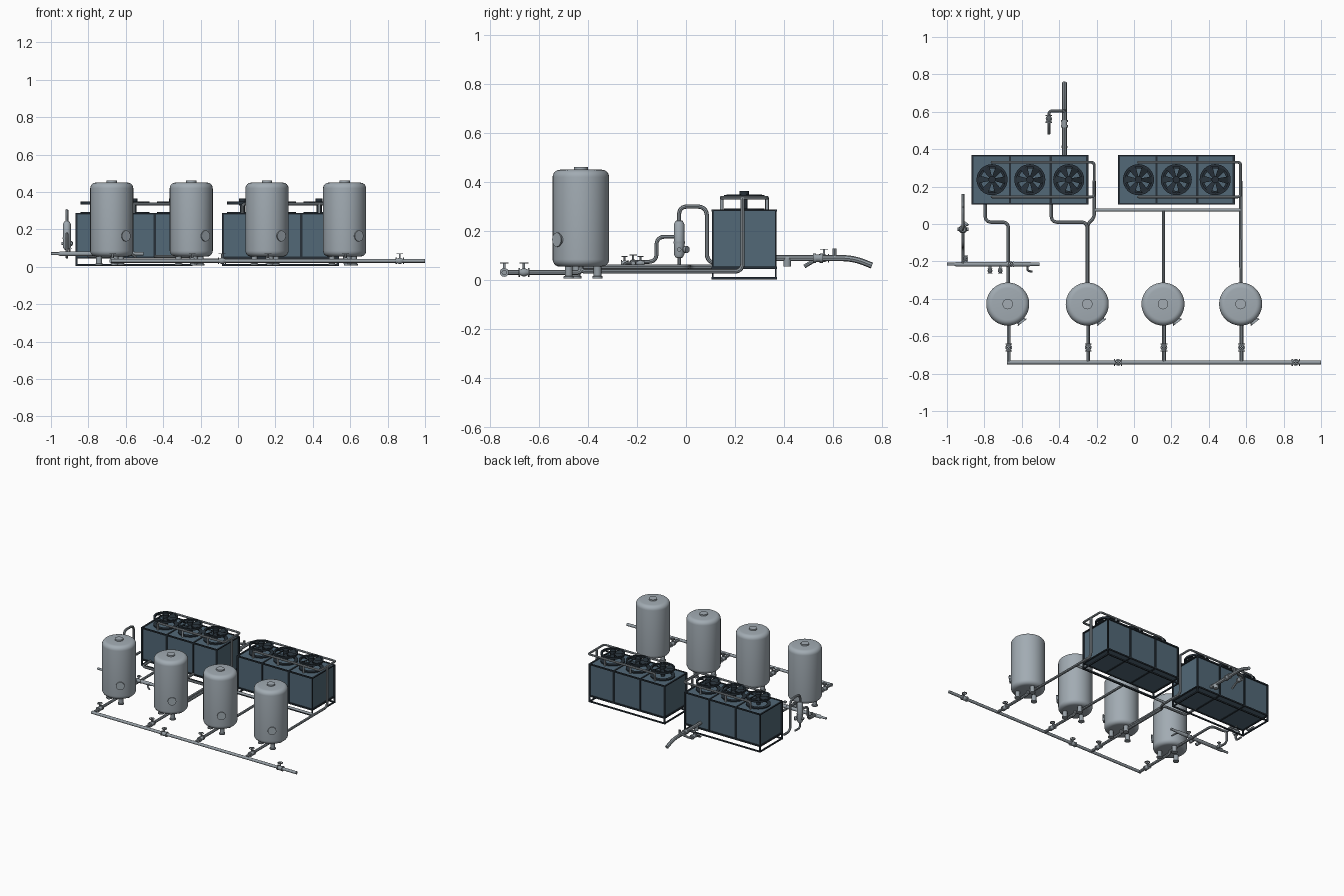
import bpy, bmesh, math
from mathutils import Vector, Matrix

if "Cube" in bpy.data.objects:
    bpy.data.objects.remove(bpy.data.objects["Cube"])


def material(name, col):
    m = bpy.data.materials.new(name)
    m.diffuse_color = (*col, 1)
    m.use_nodes = True
    m.node_tree.nodes["Principled BSDF"].inputs["Base Color"].default_value = m.diffuse_color
    return m


STEEL = material("steel", (0.36, 0.41, 0.45))
PIPE = material("pipe_steel", (0.30, 0.34, 0.37))
PANEL = material("panel_blue", (0.085, 0.14, 0.185))
DARK = material("dark_metal", (0.02, 0.03, 0.04))


def finish(ob, mat):
    ob.data.materials.clear()
    ob.data.materials.append(mat)
    bpy.ops.object.select_all(action='DESELECT')
    ob.select_set(True)
    bpy.context.view_layer.objects.active = ob
    bpy.ops.object.shade_smooth_by_angle(angle=math.radians(35))
    return ob


def from_bmesh(name, bm, mat):
    bmesh.ops.remove_doubles(bm, verts=bm.verts, dist=1e-5)
    bmesh.ops.recalc_face_normals(bm, faces=bm.faces)
    me = bpy.data.meshes.new(name)
    bm.to_mesh(me)
    bm.free()
    ob = bpy.data.objects.new(name, me)
    bpy.context.collection.objects.link(ob)
    return finish(ob, mat)


def lathe(name, profile, origin, axis=(0, 0, 1), mat=PIPE, segs=20):
    """Revolve (radius, height) points about an axis through origin."""
    q = Vector(axis).to_track_quat('Z', 'Y').to_matrix().to_4x4()
    mx = Matrix.Translation(origin) @ q
    bm = bmesh.new()
    rings = [[bm.verts.new(mx @ Vector((r * math.cos(2 * math.pi * i / segs),
                                        r * math.sin(2 * math.pi * i / segs), h)))
              for i in range(segs)] for r, h in profile]
    for a, b in zip(rings, rings[1:]):
        for i in range(segs):
            j = (i + 1) % segs
            bm.faces.new((a[i], a[j], b[j], b[i]))
    return from_bmesh(name, bm, mat)


def cyl(name, p0, p1, r, mat=PIPE, segs=16):
    d = Vector(p1) - Vector(p0)
    return lathe(name, [(0, 0), (r, 0), (r, d.length), (0, d.length)], p0, d, mat, segs)


def ring(name, c, r0, r1, h, mat=DARK, segs=32):
    return lathe(name, [(r0, 0), (r1, 0), (r1, h), (r0, h), (r0, 0)], c, (0, 0, 1), mat, segs)


def box(name, lo, hi, mat):
    lo, hi = Vector(lo), Vector(hi)
    bm = bmesh.new()
    bmesh.ops.create_cube(bm, size=1, matrix=Matrix.Translation((lo + hi) / 2)
                          @ Matrix.Diagonal((*(hi - lo), 1)))
    return from_bmesh(name, bm, mat)


def pipe(name, pts, r=0.01, bend=0.03, mat=PIPE):
    """Round pipe along a polyline with filleted corners."""
    p = [Vector(v) for v in pts]
    out = [p[0]]
    for a, b, c in zip(p, p[1:], p[2:]):
        k = min(bend, (a - b).length * .49, (c - b).length * .49)
        s, e = b + (a - b).normalized() * k, b + (c - b).normalized() * k
        for i in range(7):
            t = i / 6
            out.append(s * (1 - t) ** 2 + b * (2 * t * (1 - t)) * .85
                       + (s + e) * (t * (1 - t)) * .15 + e * t * t)
    out.append(p[-1])
    cu = bpy.data.curves.new(name, 'CURVE')
    cu.dimensions = '3D'
    cu.bevel_depth, cu.bevel_resolution, cu.use_fill_caps = r, 2, True
    sp = cu.splines.new('POLY')
    sp.points.add(len(out) - 1)
    for q, v in zip(sp.points, out):
        q.co = (*v, 1)
    ob = bpy.data.objects.new(name, cu)
    bpy.context.collection.objects.link(ob)
    bpy.ops.object.select_all(action='DESELECT')
    ob.select_set(True)
    bpy.context.view_layer.objects.active = ob
    bpy.ops.object.convert(target='MESH')
    return finish(bpy.context.view_layer.objects.active, mat)


def valve(name, c, axis, s=1.0):
    """Flanged valve body with stem and handwheel."""
    x, y, z = c
    prof = [(0, -.022), (.018, -.022), (.018, -.016), (.011, -.016), (.016, -.005),
            (.016, .005), (.011, .016), (.018, .016), (.018, .022), (0, .022)]
    lathe(name + "_body", [(r * s, h * s) for r, h in prof], c, axis)
    cyl(name + "_stem", c, (x, y, z + .04 * s), .005 * s)
    ring(name + "_wheel", (x, y, z + .036 * s), .012 * s, .018 * s, .004 * s, PIPE, 20)
    for d in ((1, 0), (0, 1)):
        h = Vector((*d, 0)) * .013 * s
        w = Vector((.002, .002, .001))
        m = Vector((x, y, z + .038 * s))
        box(name + "_spoke", m - h - w, m + h + w, PIPE)


# Storage tanks with lid, manhole, three feet and outlet branch
TY = -0.428
TANKS = (-0.675, -0.25, 0.155, 0.57)
arc = [(math.cos(math.radians(a)), math.sin(math.radians(a))) for a in range(0, 91, 15)]
prof = [(0, .055)] + [(.085 + .03 * c, .085 - .03 * s) for c, s in reversed(arc)] \
    + [(.085 + .03 * c, .42 + .03 * s) for c, s in arc] + [(0, .452)]
for n, tx in enumerate(TANKS):
    t = f"tank_{n + 1}"
    lathe(t, prof, (tx, TY, 0), mat=STEEL, segs=40)
    lathe(t + "_lid", [(0, .445), (.028, .445), (.028, .461), (0, .461)], (tx, TY, 0), mat=STEEL, segs=24)
    d = Vector((.62, -.785, 0))
    m = Vector((tx, TY, .165))
    cyl(t + "_manhole_neck", m + d * .1, m + d * .12, .024, STEEL, 24)
    cyl(t + "_manhole_cover", m + d * .12, m + d * .126, .029, STEEL, 24)
    for a in (75, 195, 315):
        p = Vector((tx + .07 * math.cos(math.radians(a)), TY + .07 * math.sin(math.radians(a)), 0))
        lathe(t + "_foot", [(0, .008), (.021, .008), (.021, .016), (.016, .018), (.016, .065), (0, .065)], p, segs=14)
    bx = tx + .005
    pipe(t + "_outlet", [(tx, TY, .06), (bx, TY, .032), (bx, -.74, .032)])
    valve(t + "_valve", (bx, -.66, .032), (0, 1, 0))

# Front collecting main
cyl("front_main", (-.68, -.74, .032), (1, -.74, .032), .0105)
for n, x in enumerate((-.085, .865)):
    valve(f"main_valve_{n}", (x, -.74, .032), (1, 0, 0))


def fan(name, x, y):
    """Open axial fan: ring, pitched blades, hub, struts and post."""
    ring(name + "_ring", (x, y, .334), .07, .083, .014)
    cyl(name + "_post", (x, y, .285), (x, y, .33), .014, DARK)
    cyl(name + "_hub", (x, y, .328), (x, y, .364), .019, DARK)
    ring(name + "_collar", (x, y, .285), .06, .083, .008)
    bm = bmesh.new()
    for i in range(6):
        rot = Matrix.Translation((x, y, .341)) @ Matrix.Rotation(i * math.pi / 3, 4, 'Z')
        pts = [(.016, -.008, -.005), (.073, -.024, -.006), (.073, .018, .006), (.016, .008, .005)]
        lo = [bm.verts.new(rot @ Vector(p)) for p in pts]
        hi = [bm.verts.new(rot @ (Vector(p) + Vector((0, 0, .002)))) for p in pts]
        bm.faces.new(lo[::-1])
        bm.faces.new(hi)
        for a in range(4):
            b = (a + 1) % 4
            bm.faces.new((lo[a], lo[b], hi[b], hi[a]))
    from_bmesh(name + "_blades", bm, DARK)


# Two cooling units: cabinet, frame, fans and overhead piping
Y0, Y1 = 0.108, 0.366
for n, x0 in enumerate((-.863, -.08)):
    u = f"cooler_{n + 1}"
    x1 = x0 + .613
    box(u + "_cabinet", (x0 + .004, Y0 + .004, .05), (x1 - .004, Y1 - .004, .284), PANEL)
    w = .006
    for x in (x0, x0 + .2, x0 + .418, x1):
        zb = .004 if x in (x0, x1) else .05
        for y in (Y0, Y1):
            box(u + "_post", (x - w, y - .003, zb), (x + w, y + .003, .287), DARK)
        box(u + "_top_cross", (x - w, Y0, .281), (x + w, Y1, .288), DARK)
        box(u + "_floor_cross", (x - w, Y0, .046), (x + w, Y1, .052), DARK)
    for z in (.009, .05, .284):
        for y in (Y0, Y1):
            box(u + "_long_rail", (x0, y - .004, z - .005), (x1, y + .004, z + .005), DARK)
        if z < .2:
            for x in (x0, x1):
                box(u + "_end_rail", (x - .004, Y0, z - .005), (x + .004, Y1, z + .005), DARK)
    fans = [x0 + .104, x0 + .306, x0 + .514]
    for i, fx in enumerate(fans):
        fan(f"{u}_fan_{i + 1}", fx, .237)
    px = x1 + .037
    pipe(u + "_top_loop", [(fans[0], .33, .285), (fans[0], .33, .336), (px, .33, .336), (px, .145, .336),
                           (fans[0], .145, .336), (fans[0], .145, .285)], .0075, .015)
    for fx in fans[1:]:
        for y in (.145, .33):
            cyl(u + "_riser", (fx, y, .285), (fx, y, .336), .007)
    # down pipe to the tank
    tx = TANKS[1 + 2 * n] + .003
    pipe(u + "_down_pipe", [(px, .23, .336), (px, .23, .036), (px, .03, .036)]
         + ([(tx, .005, .036)] if n == 0 else []) + [(tx, TY, .036), (tx, TY, .07)], .009)

# Header and remaining tank feeds
cyl("header", (-.213, .075, .036), (.572, .075, .036), .009)
pipe("tank_3_feed", [(.158, .075, .036), (.158, TY, .036), (.158, TY, .07)], .009)
pipe("tank_1_feed", [(-.795, .13, .055), (-.795, .01, .055), (-.672, .01, .055), (-.672, TY, .055)], .009)
pipe("tank_2_feed", [(-.442, .13, .055), (-.442, .01, .055), (-.25, .01, .055), (-.25, TY, .055)], .009)

# Rear discharge pipe with flange, support and tap branch
pipe("discharge_pipe", [(-.372, .35, .09), (-.372, .68, .09), (-.372, .757, .06)], .0125, .06)
lathe("discharge_flange", [(0, -.02), (.019, -.02), (.019, -.008), (.015, -.008), (.015, .008),
                           (.019, .008), (.019, .02), (0, .02)], (-.372, .537, .09), (0, 1, 0))
cyl("discharge_support", (-.372, .412, .055), (-.372, .412, .09), .016)
pipe("tap_branch", [(-.372, .605, .09), (-.372, .605, .14), (-.372, .605, .105), (-.455, .605, .092),
                    (-.455, .53, .085), (-.455, .482, .056)], .008, .018)
valve("tap_valve", (-.455, .562, .09), (0, 1, 0), .95)

# Left inlet manifold with small valves
lathe("manifold", [(0, 0), (.008, 0), (.008, .04), (.0125, .05), (.0125, .44), (.009, .45), (.009, .495), (0, .495)],
      (-1, -.215, .07), (1, 0, 0))
for i, (x, y) in enumerate(((-.77, -.25), (-.715, -.25), (-.9, -.185))):
    cyl(f"manifold_stub_{i}", (x, -.215, .07), (x, y, .07), .007)
    valve(f"manifold_valve_{i}", (x, y, .07), (0, 1, 0), .7)
valve("manifold_inline_valve", (-.66, -.215, .07), (1, 0, 0), .85)
pipe("manifold_drain", [(-.57, -.215, .07), (-.57, -.25, .07), (-.545, -.255, .05)], .006, .012)

# Separator vessel and its pipework
VX, VY = -.915, -.028
lathe("separator_vessel", [(0, .09), (.014, .092), (.021, .105), (.021, .228), (.014, .242), (0, .245)],
      (VX, VY, 0), mat=STEEL, segs=24)
cyl("separator_band", (VX, VY, .15), (VX, VY, .157), .023)
pipe("separator_top_pipe", [(VX, VY, .24), (VX, VY, .3), (VX, .085, .3), (VX, .085, .07), (VX, .16, .07)], .0085, .035)
pipe("separator_feed", [(VX, VY, .177), (VX, -.12, .177), (VX, -.12, .075), (VX, -.215, .075)], .008)
pipe("separator_drain", [(VX, VY, .095), (VX, VY, .05), (VX, .03, .05)], .007, .02)
cyl("separator_gauge_stub", (VX, VY, .125), (VX + .02, VY + .03, .125), .006)
cyl("separator_gauge", (VX + .014, VY + .024, .125), (VX + .022, VY + .034, .125), .014)
cyl("separator_side_port", (VX - .03, VY, .125), (VX + .03, VY, .125), .009)
